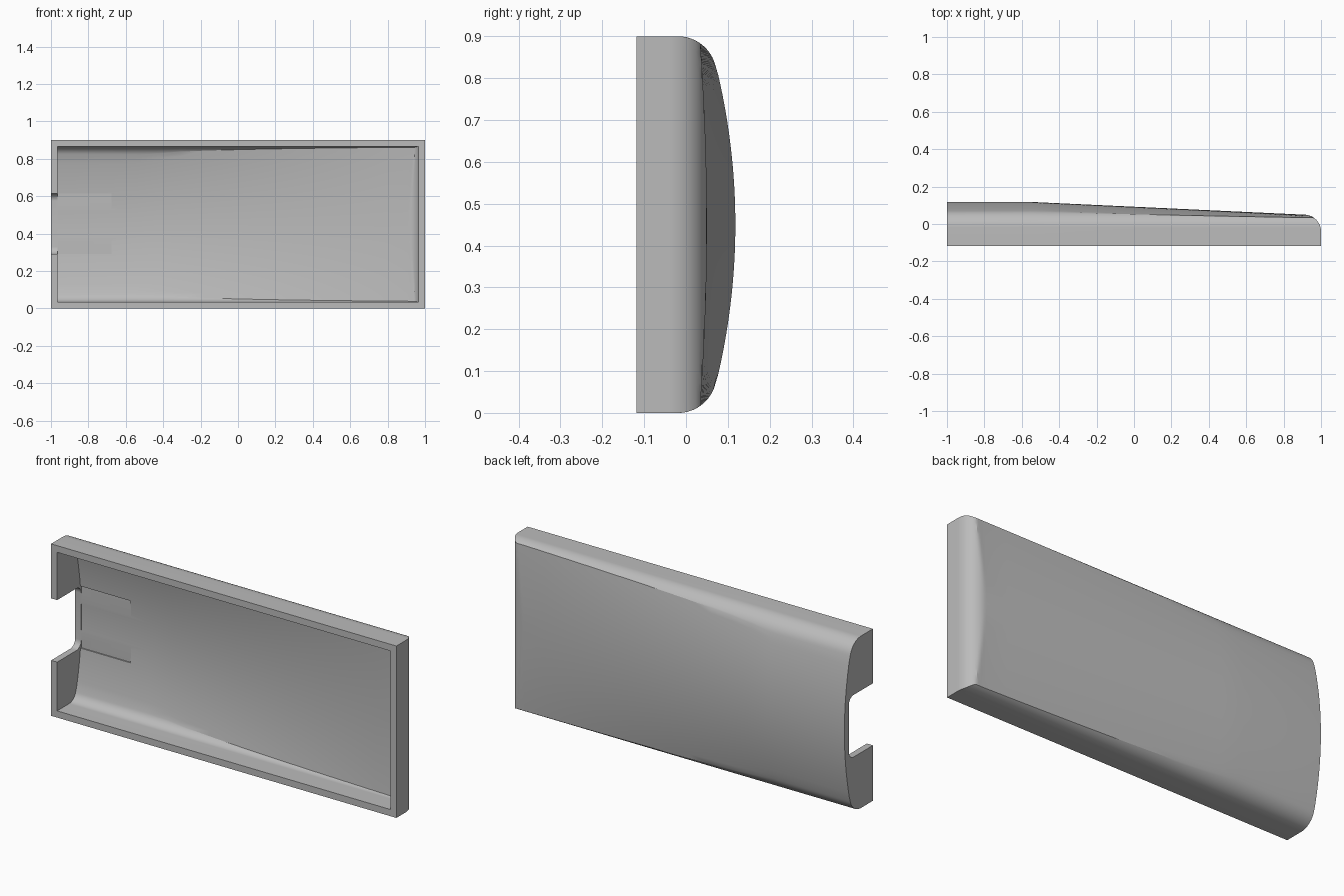
import bpy, bmesh, math

if "Cube" in bpy.data.objects:
    bpy.data.objects.remove(bpy.data.objects["Cube"], do_unlink=True)

MID_Z = 0.45          # mid height and half height of the cover
FRONT, CROWN = -0.118, 0.118
WALL = 0.035
EDGE_R, EDGE_Y = 0.092, -0.019      # rounding along the long edges
TIP_R, TIP_Y = 0.09, -0.04          # rounding at the thin end
TIP_X = 1 - TIP_R
BEND_X = -0.55                      # where the back starts to slope


def back_y(x, h, inset):
    """Depth of the domed, sloping back at x and distance h from mid height."""
    f = min(max((x - BEND_X) / (TIP_X - BEND_X), 0), 1)
    dome = CROWN + f * (0.05 - CROWN) - inset - (0.32 - 0.235 * f) * h * h
    if x <= TIP_X:
        return dome
    r = TIP_R - inset
    return min(dome, TIP_Y + math.sqrt(max(r * r - (x - TIP_X) ** 2, 0)))


def section(x, inset, front):
    """Closed cross-section: straight sides, rounded edges, domed back."""
    r, half = EDGE_R - inset, MID_Z - inset

    def arc(a):
        return EDGE_Y + r * math.sin(a), half - r + r * math.cos(a)

    # Find where the edge rounding meets the back
    lo, hi = 0.0, math.radians(76)
    for _ in range(40):
        a = (lo + hi) / 2
        y, h = arc(a)
        if y < back_y(x, h, inset):
            lo = a
        else:
            hi = a
    side = [(front, half), (min(EDGE_Y, back_y(x, half, inset)), half)]
    if lo > 1e-4:
        side += [arc(lo * i / 12) for i in range(1, 13)]
    else:
        side += [side[-1]] * 12
    y_end, h_end = side[-1]
    for i in range(1, 17):
        h = h_end * (1 - i / 16)
        side.append((back_y(x, h, inset), h))
    return ([(y, MID_Z - h) for y, h in side]
            + [(y, MID_Z + h) for y, h in reversed(side[:-1])])


def loft(name, rings):
    """Solid skinned through (x, [(y, z), ...]) rings."""
    bm = bmesh.new()
    loops = [[bm.verts.new((x, y, z)) for y, z in pts] for x, pts in rings]
    n = len(loops[0])
    for a, b in zip(loops, loops[1:]):
        for i in range(n):
            j = (i + 1) % n
            bm.faces.new((a[i], a[j], b[j], b[i]))
    bm.faces.new(loops[0])
    bm.faces.new(loops[-1])
    bmesh.ops.remove_doubles(bm, verts=bm.verts, dist=1e-5)
    bmesh.ops.recalc_face_normals(bm, faces=bm.faces)
    mesh = bpy.data.meshes.new(name)
    bm.to_mesh(mesh)
    bm.free()
    obj = bpy.data.objects.new(name, mesh)
    bpy.context.collection.objects.link(obj)
    return obj


def cover_solid(name, start, inset, front):
    xs = [start, BEND_X]
    xs += [BEND_X + (TIP_X - BEND_X) * i / 12 for i in range(1, 13)]
    xs += [TIP_X + (TIP_R - inset) * math.sin(math.pi / 2 * i / 12)
           for i in range(1, 13)]
    return loft(name, [(x, section(x, inset, front)) for x in xs])


def slot(name, x0, x1, radius):
    """Bar along x whose two back corners are rounded by radius."""
    z0, z1, depth = 0.29, 0.615, 0.081
    pts = [(-0.3, z0)]
    steps = 8 if radius else 0
    for i in range(steps + 1):
        a = math.pi / 2 * i / max(steps, 1)
        pts.append((depth - radius + radius * math.sin(a),
                    z0 + radius - radius * math.cos(a)))
    pts += [(y, z0 + z1 - z) for y, z in reversed(pts)]
    return loft(name, [(x0, pts), (x1, pts)])


# Outer shell, hollowed from the front, with a cable notch and shallow recess
cover = cover_solid("cover_shell", -1, 0, FRONT)
cutters = [
    cover_solid("cavity_cutter", -1 + WALL, WALL, -0.2),
    slot("notch_cutter", -1.1, -0.963, 0.04),
    slot("recess_cutter", -0.9645, -0.675, 0),
]
bpy.context.view_layer.objects.active = cover
for cutter in cutters:
    cutter.hide_render = True
    mod = cover.modifiers.new(cutter.name, 'BOOLEAN')
    mod.operation = 'DIFFERENCE'
    mod.solver = 'EXACT'
    mod.object = cutter
    bpy.ops.object.modifier_apply(modifier=mod.name)
    bpy.data.objects.remove(cutter, do_unlink=True)

# Plain grey finish
grey = bpy.data.materials.new("plain_grey")
grey.use_nodes = True
colour = (0.5, 0.5, 0.5, 1)
grey.diffuse_color = colour
grey.node_tree.nodes["Principled BSDF"].inputs["Base Color"].default_value = colour
cover.data.materials.clear()
cover.data.materials.append(grey)

bpy.ops.object.select_all(action='DESELECT')
cover.select_set(True)
bpy.context.view_layer.objects.active = cover
bpy.ops.object.shade_smooth_by_angle(angle=math.radians(25))
